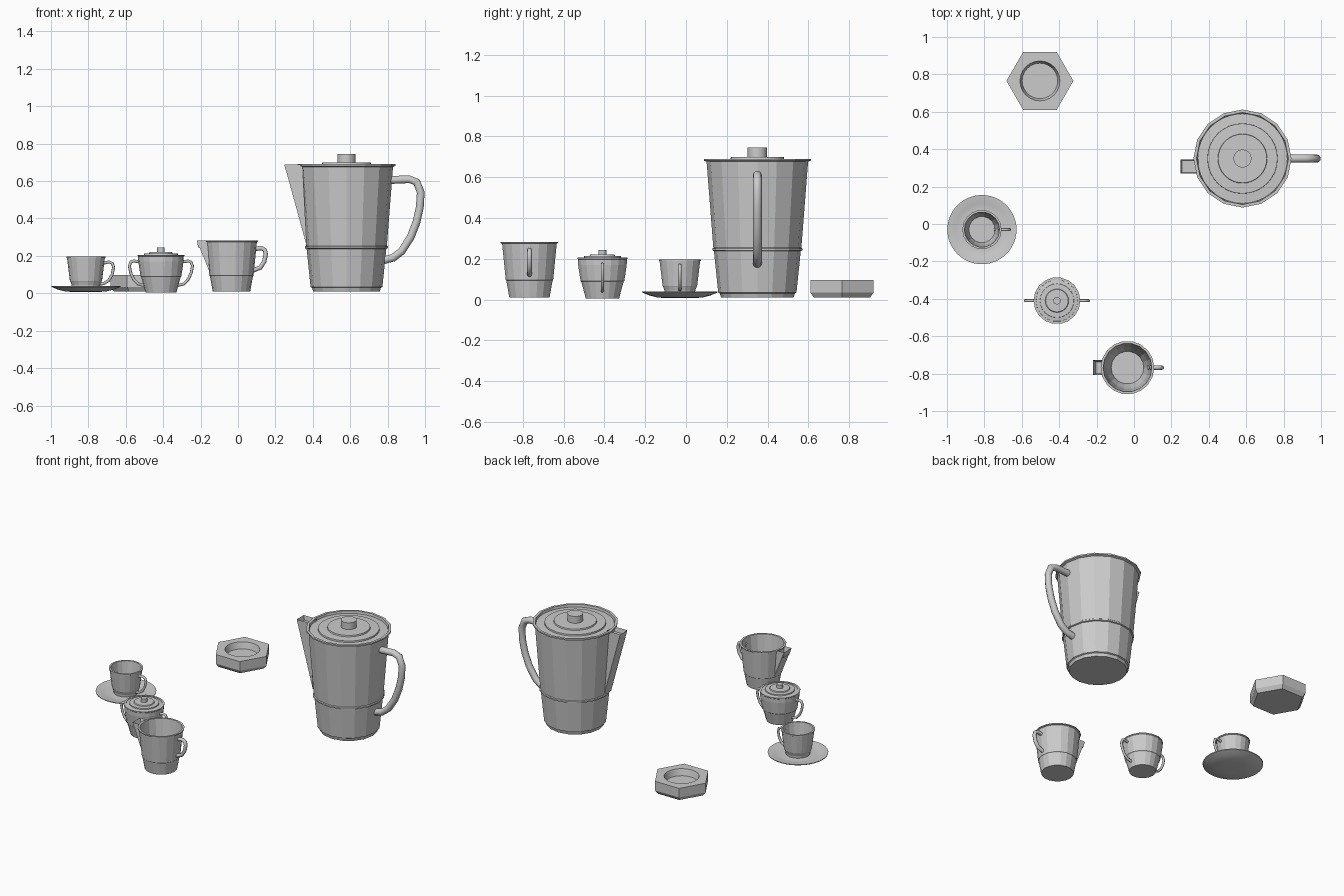
import bpy, bmesh, math
from mathutils import Vector

if "Cube" in bpy.data.objects:
    bpy.data.objects.remove(bpy.data.objects["Cube"])


def finish(bm, name, loc, smooth=None):
    bmesh.ops.recalc_face_normals(bm, faces=bm.faces)
    me = bpy.data.meshes.new(name)
    bm.to_mesh(me)
    bm.free()
    ob = bpy.data.objects.new(name, me)
    bpy.context.collection.objects.link(ob)
    ob.location = loc
    if smooth:
        bpy.ops.object.select_all(action='DESELECT')
        ob.select_set(True)
        bpy.context.view_layer.objects.active = ob
        bpy.ops.object.shade_smooth_by_angle(angle=math.radians(smooth))
    return ob


def lathe(name, loc, profile, n=16, smooth=None):
    """Revolve (radius, z) points; the ends are closed with flat caps."""
    bm = bmesh.new()
    rings = [[bm.verts.new((r * math.cos(math.tau * i / n), r * math.sin(math.tau * i / n), z))
              for i in range(n)] for r, z in profile]
    for a, b in zip(rings, rings[1:]):
        for i in range(n):
            j = (i + 1) % n
            bm.faces.new((a[i], a[j], b[j], b[i]))
    bm.faces.new(rings[0])
    bm.faces.new(rings[-1])
    return finish(bm, name, loc, smooth)


def handle(name, loc, pts, radius, side=1, n=8):
    """Sweep a round section along an (x, z) path."""
    path = [Vector((side * x, 0, z)) for x, z in pts]
    bm = bmesh.new()
    rings = []
    for k, p in enumerate(path):
        t = (path[min(k + 1, len(path) - 1)] - path[max(k - 1, 0)]).normalized()
        across = Vector((0, 1, 0))
        up = t.cross(across)
        rings.append([bm.verts.new(p + radius * (math.cos(math.tau * i / n) * across
                                                 + math.sin(math.tau * i / n) * up))
                      for i in range(n)])
    for a, b in zip(rings, rings[1:]):
        for i in range(n):
            j = (i + 1) % n
            bm.faces.new((a[i], a[j], b[j], b[i]))
    bm.faces.new(rings[0])
    bm.faces.new(rings[-1])
    return finish(bm, name, loc, 50)


def spout(name, loc, tip_x, root_x, low_x, top, low, w, inset, depth):
    """Wedge spout that widens upward, with a hollow in its top."""
    bm = bmesh.new()
    o1, o2 = (bm.verts.new((tip_x, s * w, top)) for s in (-1, 1))
    i1, i2 = (bm.verts.new((root_x, s * w, top)) for s in (-1, 1))
    b1, b2 = (bm.verts.new((low_x, s * w, low)) for s in (-1, 1))
    lid = bm.faces.new((o1, o2, i2, i1))
    for f in ((o1, b1, b2, o2), (i1, i2, b2, b1), (o1, i1, b1), (o2, b2, i2)):
        bm.faces.new(f)
    bmesh.ops.recalc_face_normals(bm, faces=bm.faces)
    bmesh.ops.inset_region(bm, faces=[lid], thickness=inset)
    for v in lid.verts:
        v.co.z -= depth
    return finish(bm, name, loc)


# Coffee pot
pot = (0.58, 0.35, 0)
lathe("pot_body", pot, [(.178, .01), (.184, .03), (.192, .034), (.213, .238), (.221, .241),
                        (.221, .25), (.216, .254), (.249, .676), (.262, .681), (.262, .69),
                        (.246, .69), (.242, .665)])
lathe("pot_lid", pot, [(.24, .655), (.24, .675), (.188, .678), (.187, .688), (.132, .69),
                       (.13, .699), (.05, .699)], 32, 30)
lathe("pot_knob", pot, [(.048, .695), (.048, .745)], 24, 30)
spout("pot_spout", (0.58, 0.308, 0), -.332, -.235, -.212, .688, .25, .038, .008, .03)
handle("pot_handle", pot, [(.22, .605), (.335, .61), (.375, .595), (.397, .54), (.392, .46),
                           (.374, .38), (.343, .30), (.295, .225), (.25, .19), (.19, .175)], .022, n=10)

# Milk jug
jug = (-0.035, -0.768, 0)
lathe("jug_body", jug, [(.1, .01), (.102, .02), (.115, .092), (.118, .095), (.136, .274), (.143, .277),
                        (.143, .283), (.13, .283), (.112, .1), (.087, .025)], 18)
spout("jug_spout", jug, -.185, -.128, -.116, .282, .11, .04, .012, .04)
handle("jug_handle", jug, [(.12, .237), (.16, .242), (.178, .232), (.184, .21), (.175, .17),
                           (.155, .138), (.11, .12)], .012)

# Sugar bowl with two handles
bowl = (-0.412, -0.41, 0)
lathe("sugar_bowl", bowl, [(.083, .005), (.087, .02), (.105, .086), (.109, .09), (.121, .17), (.122, .197),
                           (.125, .2), (.125, .206), (.112, .206), (.11, .195)], 18)
lathe("sugar_lid", bowl, [(.112, .19), (.112, .203), (.091, .206), (.09, .213), (.063, .214),
                          (.06, .22), (.02, .221), (.02, .244)], 24, 30)
for side, word in ((1, "right"), (-1, "left")):
    handle("sugar_handle_" + word, bowl,
           [(.1, .165), (.145, .173), (.16, .168), (.169, .147), (.162, .11), (.146, .075),
            (.122, .05), (.085, .041)], .008, side)

# Cup
cup = (-0.813, -0.03, 0)
lathe("cup_body", cup, [(.075, .03), (.077, .045), (.084, .064), (.086, .067), (.101, .188), (.105, .19),
                        (.105, .197), (.094, .197), (.082, .09), (.07, .045)], 18)
handle("cup_handle", cup, [(.09, .16), (.125, .168), (.142, .16), (.148, .138), (.14, .1),
                           (.12, .067), (.095, .052), (.065, .047)], .008)

# Saucer
lathe("saucer", cup, [(.07, .007), (.11, .01), (.15, .02), (.184, .034), (.185, .039), (.178, .039),
                      (.14, .03), (.1, .024), (.07, .03)], 48, 50)

# Hexagonal ashtray with a round well
bm = bmesh.new()
outer = []
for r, z in ((.16, .01), (.179, .035), (.179, .097)):
    outer.append([bm.verts.new((r * math.cos(math.tau * i / 6), r * math.sin(math.tau * i / 6), z))
                  for i in range(6)])
for a, b in zip(outer, outer[1:]):
    for i in range(6):
        j = (i + 1) % 6
        bm.faces.new((a[i], a[j], b[j], b[i]))
bm.faces.new(outer[0])
n = 24
well = [[bm.verts.new((r * math.cos(math.tau * i / n), r * math.sin(math.tau * i / n), z))
         for i in range(n)] for r, z in ((.107, .097), (.095, .055))]
for i in range(n):
    j = (i + 1) % n
    bm.faces.new((well[0][i], well[0][j], well[1][j], well[1][i]))
bm.faces.new(well[1])
k = n // 6
for i in range(6):
    arc = [well[0][(i * k + s) % n] for s in range(k + 1)]
    hub = outer[2][i]
    for a, b in zip(arc, arc[1:]):
        bm.faces.new((hub, a, b))
    bm.faces.new((hub, arc[-1], outer[2][(i + 1) % 6]))
finish(bm, "ashtray", (-.503, .765, 0), 30)
